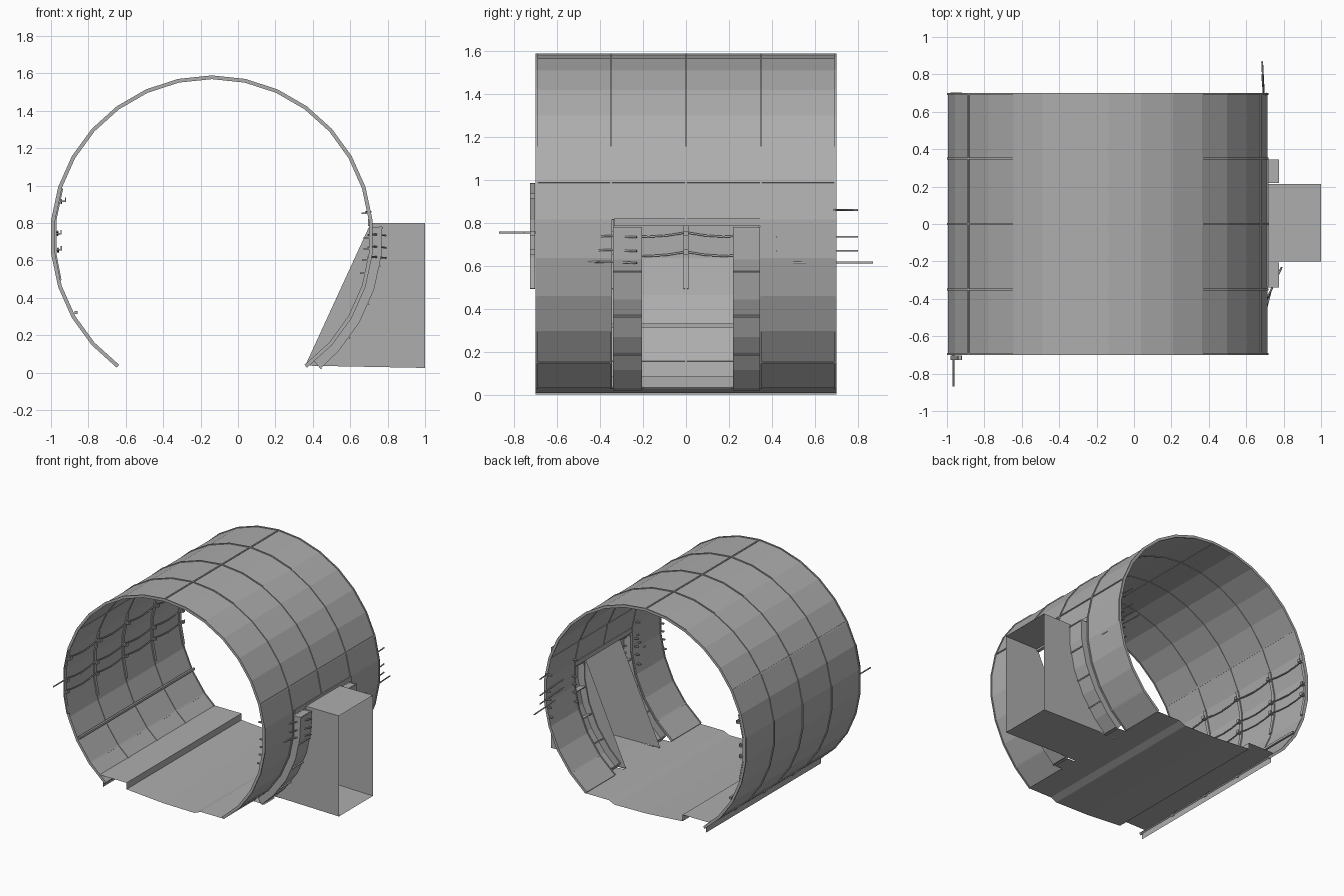
import bpy, bmesh, math
from mathutils import Vector

if "Cube" in bpy.data.objects:
    bpy.data.objects.remove(bpy.data.objects["Cube"])

CX, CZ = -0.14, 0.725          # tunnel axis
STEP = 12                      # degrees per facet

grey = bpy.data.materials.new("concrete_grey")
grey.diffuse_color = (0.42, 0.42, 0.42, 1)
grey.use_nodes = True
grey.node_tree.nodes["Principled BSDF"].inputs["Base Color"].default_value = grey.diffuse_color


def finish(name, bm):
    bmesh.ops.recalc_face_normals(bm, faces=bm.faces)
    me = bpy.data.meshes.new(name)
    bm.to_mesh(me)
    bm.free()
    me.materials.append(grey)
    ob = bpy.data.objects.new(name, me)
    bpy.context.collection.objects.link(ob)
    return ob


def polar(r, deg):
    # angle measured from the crown, positive towards +x
    a = math.radians(deg)
    return CX + r * math.sin(a), CZ + r * math.cos(a)


def arc_band(name, r0, r1, y0, y1, angles):
    # closed curved slab between two radii
    bm = bmesh.new()
    rings = []
    for a in angles:
        (xi, zi), (xo, zo) = polar(r0, a), polar(r1, a)
        rings.append([bm.verts.new(p) for p in
                      ((xi, y0, zi), (xo, y0, zo), (xo, y1, zo), (xi, y1, zi))])
    for p, q in zip(rings, rings[1:]):
        for i in range(4):
            j = (i + 1) % 4
            bm.faces.new((p[i], p[j], q[j], q[i]))
    bm.faces.new(rings[0])
    bm.faces.new(rings[-1])
    return finish(name, bm)


def box(name, x0, x1, y0, y1, z0, z1):
    bm = bmesh.new()
    bmesh.ops.create_cube(bm, size=1)
    for v in bm.verts:
        v.co = ((x0, x1)[v.co.x > 0], (y0, y1)[v.co.y > 0], (z0, z1)[v.co.z > 0])
    return finish(name, bm)


def sheet(name, profile, y0, y1):
    # open x-z profile swept along y
    bm = bmesh.new()
    rows = [[bm.verts.new((x, y, z)) for y in (y0, y1)] for x, z in profile]
    for p, q in zip(rows, rows[1:]):
        bm.faces.new((p[0], p[1], q[1], q[0]))
    return finish(name, bm)


def side_wall(name, outline, y):
    bm = bmesh.new()
    bm.faces.new([bm.verts.new((x, y, z)) for x, z in outline])
    bmesh.ops.triangulate(bm, faces=bm.faces)
    return finish(name, bm)


def cable(name, points, r=0.005):
    cu = bpy.data.curves.new(name, 'CURVE')
    cu.dimensions = '3D'
    cu.bevel_depth = r
    cu.bevel_resolution = 1
    cu.use_fill_caps = True
    sp = cu.splines.new('POLY')
    sp.points.add(len(points) - 1)
    for p, co in zip(sp.points, points):
        p.co = (*co, 1)
    cu.materials.append(grey)
    ob = bpy.data.objects.new(name, cu)
    bpy.context.collection.objects.link(ob)


def steps(a0, a1):
    return range(a0, a1 + 1, STEP)


# Lining: full rings at the ends, cut short at the passage in the middle
BAYS = [-0.7, -0.35, 0, 0.35, 0.7]
for i, (y0, y1) in enumerate(zip(BAYS, BAYS[1:])):
    end = 84 if i in (1, 2) else 144
    arc_band(f"lining_{i}", 0.848, 0.858, y0, y1, steps(-144, end))

# Ring ribs and lengthwise joints
for i, y in enumerate(BAYS):
    yc = max(-0.695, min(0.695, y))
    end = 84 if y == 0 else 144
    arc_band(f"ring_rib_{i}", 0.844, 0.864, yc - 0.005, yc + 0.005, steps(-144, end))
for a in (-132, -60, 0):
    arc_band(f"joint_{a}", 0.845, 0.863, -0.7, 0.7, (a - 0.35, a + 0.35))
arc_band("joint_72", 0.845, 0.863, -0.7, 0.7, (71.65, 72.35))
for s in (-1, 1):
    arc_band("joint_132", 0.845, 0.863, min(s * 0.35, s * 0.7), max(s * 0.35, s * 0.7),
             (131.65, 132.35))

# Floor with raised walkway, curb and shallow drain
sheet("floor", [(-0.66, 0.0), (-0.66, 0.05), (-0.69, 0.085), (-0.46, 0.085), (-0.46, 0.035),
                (-0.15, 0.012), (0.12, 0.008), (0.17, 0.03), (0.37, 0.03)], -0.7, 0.7)

# Side passage: open tube reaching out from the lining
curve = [polar(0.85, a) for a in range(144, 83, -STEP)]
curve[-1] = (0.71, 0.8)
outline = curve + [(1.0, 0.8), (1.0, 0.025)]
for y, n in ((-0.2, "front"), (0.215, "back")):
    side_wall(f"passage_wall_{n}", outline, y)
sheet("passage_roof", [(0.71, 0.8), (1.0, 0.8)], -0.2, 0.215)
sheet("passage_floor", [(0.36, 0.03), (0.55, 0.035), (1.0, 0.025)], -0.2, 0.215)
box("passage_lintel", 0.695, 0.72, -0.335, 0.35, 0.785, 0.82)

# Curved niches either side of the passage, open towards the tunnel
for y0, y1, n in ((-0.34, -0.205, "front"), (0.22, 0.345, "back")):
    arc = [86.5, 96, 108, 120, 132, 140.5]
    arc_band(f"niche_back_{n}", 0.905, 0.912, y0, y1, arc)
    for k, y in enumerate((y0, y1 - 0.008)):
        arc_band(f"niche_side_{n}_{k}", 0.85, 0.91, y, y + 0.008, arc)
    for a in (86.7, 99.5, 113, 126, 140):
        arc_band(f"niche_shelf_{n}", 0.85, 0.916, y0, y1, (a, a + 0.5))
    sheet(f"niche_floor_{n}", [(0.36, 0.03), (0.46, 0.025)], y0, y1)

# Cable racks on the left wall
for i, y in enumerate((-0.715, -0.35, 0, 0.35, 0.69)):
    arc_band(f"left_rack_{i}", 0.836, 0.845, y - 0.012, y + 0.012, (-106, -96, -84, -72))
    for z in (0.665, 0.75, 0.925):
        x = CX - math.sqrt(0.84 ** 2 - (z - CZ) ** 2)
        box(f"left_hook_{i}", x, x + 0.035, y - 0.012, y + 0.012, z - 0.012, z - 0.004)
        box(f"left_hook_tip_{i}", x + 0.03, x + 0.036, y - 0.012, y + 0.012, z - 0.012, z + 0.012)

# Left wall cables sagging between racks
for z, x, start in ((0.665, -0.962, -0.7), (0.755, -0.965, -0.87), (0.925, -0.945, -0.7)):
    pts = [(x, start, z)]
    for k in range(17):
        y = -0.7 + k * 0.0875
        pts.append((x, y, z - 0.02 * math.sin(math.pi * (k % 4) / 4)))
    cable("left_cable", pts)
box("left_rail", -0.873, -0.858, -0.7, 0.7, 0.313, 0.33)

# Right wall hooks
for y in (-0.69, -0.38, 0.38, 0.69):
    for z in (0.54, 0.61, 0.67, 0.73, 0.86):
        x = CX + math.sqrt(0.842 ** 2 - (z - CZ) ** 2)
        box("right_hook", x - 0.03, x, y - 0.008, y + 0.008, z - 0.012, z - 0.004)

# Right wall cables: short tails by the niches and ends past the back ring
for z, ya in ((0.615, -0.5), (0.67, -0.44), (0.735, -0.42)):
    cable("front_tail", [(0.695, ya, z), (0.73, -0.36, z + 0.004), (0.79, -0.23, z - 0.002)])
for z, y0, y1 in ((0.615, 0.5, 0.87), (0.67, 0.42, 0.8), (0.735, 0.42, 0.8), (0.86, 0.7, 0.8)):
    cable("back_tail", [(0.71, y0, z), (0.695, 0.68, z), (0.685, y1, z)])
